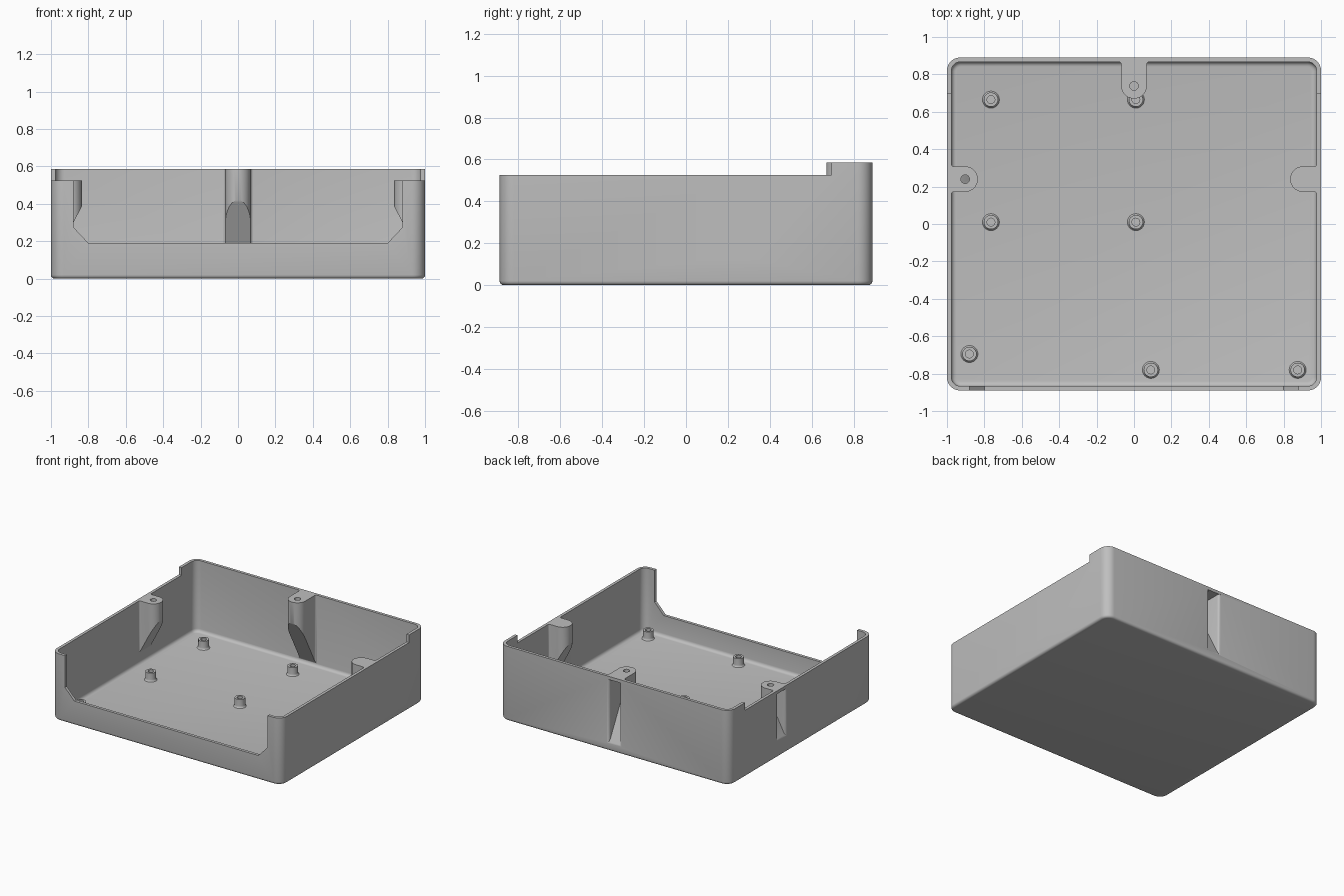
import bpy, bmesh, math
from mathutils import Matrix, Vector

if "Cube" in bpy.data.objects:
    bpy.data.objects.remove(bpy.data.objects["Cube"])

grey = bpy.data.materials.new("matte_grey")
grey.diffuse_color = (0.52, 0.52, 0.52, 1)
grey.use_nodes = True
grey.node_tree.nodes["Principled BSDF"].inputs["Base Color"].default_value = grey.diffuse_color


def finish(bm, name):
    bmesh.ops.recalc_face_normals(bm, faces=bm.faces)
    me = bpy.data.meshes.new(name)
    bm.to_mesh(me)
    bm.free()
    me.materials.append(grey)
    ob = bpy.data.objects.new(name, me)
    bpy.context.collection.objects.link(ob)
    return ob


def prism(name, pts, z0, z1, mat=Matrix(), bevel=0, slope=None):
    """Extrude a plan outline, optionally round its bottom edge or cut it by a slope."""
    bm = bmesh.new()
    face = bm.faces.new([bm.verts.new((x, y, z0)) for x, y in pts])
    top = bmesh.ops.extrude_face_region(bm, geom=[face])["geom"]
    bmesh.ops.translate(bm, vec=(0, 0, z1 - z0),
                        verts=[v for v in top if isinstance(v, bmesh.types.BMVert)])
    bmesh.ops.recalc_face_normals(bm, faces=bm.faces)
    if bevel:
        low = [e for e in bm.edges if all(abs(v.co.z - z0) < 1e-5 for v in e.verts)]
        bmesh.ops.bevel(bm, geom=low, offset=bevel, segments=4, profile=0.5, affect='EDGES')
    if slope:
        cut = bmesh.ops.bisect_plane(bm, geom=bm.verts[:] + bm.edges[:] + bm.faces[:],
                                     plane_co=slope, plane_no=Vector((-1 / 0.53, 0, 1)).normalized(),
                                     clear_inner=True)["geom_cut"]
        bmesh.ops.edgenet_fill(bm, edges=[e for e in cut if isinstance(e, bmesh.types.BMEdge)])
    bm.transform(mat)
    return finish(bm, name)


def arc(cx, cy, r, a0, a1, n):
    return [(cx + r * math.cos(math.radians(a0 + (a1 - a0) * i / n)),
             cy + r * math.sin(math.radians(a0 + (a1 - a0) * i / n))) for i in range(n + 1)]


def rounded_rect(hx, hy, r):
    pts = []
    for k, (sx, sy) in enumerate([(1, 1), (-1, 1), (-1, -1), (1, -1)]):
        pts += arc(sx * (hx - r), sy * (hy - r), r, k * 90, k * 90 + 90, 8)
    return pts


def rect(x0, x1, y0, y1):
    return [(x0, y0), (x1, y0), (x1, y1), (x0, y1)]


def lug(length, r, start, wall, flare):
    """Tongue outline pointing along +x, with filleted roots at the wall."""
    side = [(start, r + flare), (wall, r + flare)]
    side += [(wall + flare * (1 - math.cos(a)), r + flare * (1 - math.sin(a)))
             for a in (math.pi / 8, math.pi / 4, 3 * math.pi / 8, math.pi / 2)]
    tip = arc(length, 0, r, -90, 90, 20)
    return [(x, -y) for x, y in side] + tip + side[::-1]


def combine(target, tool, op):
    mod = target.modifiers.new(op, 'BOOLEAN')
    mod.operation = op
    mod.solver = 'EXACT'
    mod.object = tool
    bpy.context.view_layer.objects.active = target
    bpy.ops.object.modifier_apply(modifier=mod.name)
    bpy.data.objects.remove(tool)


def smooth(ob):
    bpy.ops.object.select_all(action='DESELECT')
    ob.select_set(True)
    bpy.context.view_layer.objects.active = ob
    bpy.ops.object.shade_smooth_by_angle(angle=math.radians(30))


# Hollow tray with rounded corners and floor edges
tray = prism("tray", rounded_rect(1, 0.89, 0.07), 0, 0.65, bevel=0.02)
combine(tray, prism("cavity", rounded_rect(0.977, 0.867, 0.05), 0.025, 1, bevel=0.025), 'DIFFERENCE')

# Screw lugs: placement, length, height where the slope starts, underside of the cap
LUGS = [
    (Matrix.Translation((-1, 0.24, 0)), 0.165, 0.385, 0.50),
    (Matrix.Translation((1, 0.24, 0)) @ Matrix.Rotation(math.pi, 4, 'Z'), 0.165, 0.385, 0.50),
    (Matrix.Translation((0, 0.89, 0)) @ Matrix.Rotation(-math.pi / 2, 4, 'Z'), 0.22, 0.42, 0.56),
]
for mat, length, zs, cap in LUGS:
    outline = lug(length - 0.068, 0.068, 0.012, 0.023, 0.014)
    combine(tray, prism("lug", outline, 0.01, 0.64, mat, slope=(length, 0, zs)), 'UNION')

# Rim: back part stays higher than the sides
combine(tray, prism("rim_cut", rect(-2, 2, -2, 2), 0.585, 1), 'DIFFERENCE')
for s in (-1, 1):
    x0, x1 = sorted((s * 0.5, s * 1.2))
    combine(tray, prism("side_cut", rect(x0, x1, -1.2, 0.695), 0.525, 1), 'DIFFERENCE')

# Front opening with chamfered lower corners
opening = [(-0.88, 1), (-0.88, 0.275), (-0.8, 0.19), (0.8, 0.19), (0.88, 0.275), (0.88, 1)]
combine(tray, prism("front_cut", opening, 0.8, 1.2, Matrix.Rotation(math.pi / 2, 4, 'X')), 'DIFFERENCE')

# Screw channels open to the outside, and the holes through the lug caps
for mat, length, zs, cap in LUGS:
    centre = length - 0.068
    channel = lug(centre, 0.045, -0.05, 0.0, 0.018)
    combine(tray, prism("channel", channel, -0.2, cap, mat, slope=(length, 0, zs + 0.055)), 'DIFFERENCE')
    hole = arc(centre, 0, 0.023, 0, 345, 23)
    combine(tray, prism("hole", hole, cap - 0.03, 0.8, mat), 'DIFFERENCE')
smooth(tray)

# Standoffs turned from a profile: fillet foot, post and blind hole
PROFILE = [(0.048, 0.023), (0.043, 0.027), (0.039, 0.034), (0.038, 0.042),
           (0.038, 0.092), (0.021, 0.092), (0.021, 0.03)]
SPOTS = [(-0.765, 0.665), (0.01, 0.665), (-0.765, 0.01), (0.01, 0.01),
         (-0.88, -0.695), (0.09, -0.78), (0.875, -0.78)]
for i, (x, y) in enumerate(SPOTS):
    bm = bmesh.new()
    n = 24
    rings = [[bm.verts.new((x + px, y + py, z)) for px, py in arc(0, 0, r, 0, 360 - 360 / n, n - 1)]
             for r, z in PROFILE]
    for a, b in zip(rings, rings[1:]):
        for k in range(n):
            bm.faces.new((a[k], a[(k + 1) % n], b[(k + 1) % n], b[k]))
    bm.faces.new(rings[-1])
    bm.faces.new(rings[0][::-1])
    smooth(finish(bm, f"standoff_{i + 1}"))
